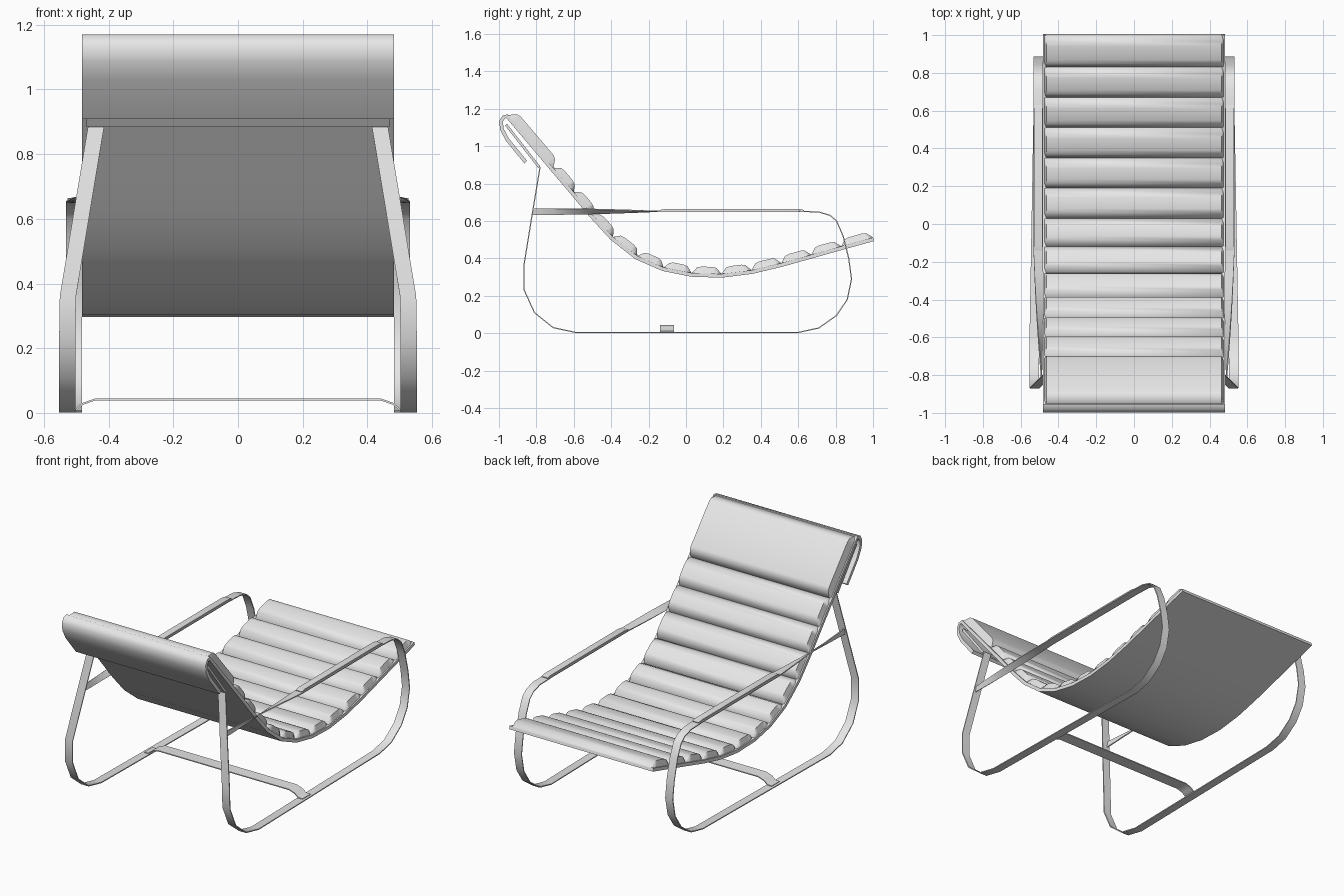
import bpy, bmesh, math
from mathutils import Vector

if "Cube" in bpy.data.objects:
    bpy.data.objects.remove(bpy.data.objects["Cube"])

mat = bpy.data.materials.new("light grey")
mat.diffuse_color = (0.8, 0.8, 0.8, 1)
mat.use_nodes = True
mat.node_tree.nodes["Principled BSDF"].inputs["Base Color"].default_value = mat.diffuse_color


def finish(name, bm, mods=(), angle=50):
    me = bpy.data.meshes.new(name)
    bm.to_mesh(me)
    bm.free()
    me.materials.append(mat)
    ob = bpy.data.objects.new(name, me)
    bpy.context.collection.objects.link(ob)
    for kind, props in mods:
        m = ob.modifiers.new(kind.title(), kind)
        for k, v in props.items():
            setattr(m, k, v)
    bpy.ops.object.select_all(action='DESELECT')
    bpy.context.view_layer.objects.active = ob
    ob.select_set(True)
    # apply thickness and mirroring so smoothing sees the real edges
    for m in list(ob.modifiers):
        bpy.ops.object.modifier_apply(modifier=m.name)
    bpy.ops.object.shade_smooth_by_angle(angle=math.radians(angle))
    return ob


def strip(name, sections, thick, mirror=False):
    """Flat strap: sections are (centre, half width vector)."""
    bm = bmesh.new()
    rows = [(bm.verts.new(Vector(c) - Vector(w)), bm.verts.new(Vector(c) + Vector(w)))
            for c, w in sections]
    for a, b in zip(rows, rows[1:]):
        bm.faces.new((a[0], a[1], b[1], b[0]))
    mods = [('SOLIDIFY', dict(thickness=thick, offset=0))]
    if mirror:
        mods.append(('MIRROR', dict(use_axis=(True, False, False), use_mirror_merge=False)))
    return finish(name, bm, mods)


# side frame: back leg, runner and front bend in one bent strap
side = [(-.78, .89), (-.82, .65), (-.867, .36), (-.865, .23), (-.81, .11), (-.71, .03),
        (-.59, .004), (.6, .004), (.71, .028), (.805, .095), (.862, .18), (.885, .29),
        (.87, .4), (.84, .52), (.805, .6), (.77, .63), (.71, .648), (.6, .652), (-.14, .652)]
sections = []
for i, (y, z) in enumerate(side):
    if i < 3:
        x = .438 + (.89 - z) * .166
    elif i < 7:
        x = .528
    else:
        x = .507
    sections.append(((x, y, z), (.025, 0, 0)))
# the arm twists upright where it meets the back leg
for k in range(1, 7):
    t = k / 6
    a = t * math.pi / 2
    sections.append(((.507 - .017 * t, -.14 - .68 * t, .652 - .002 * t),
                     (.024 * math.cos(a), 0, .017 * math.sin(a))))
strip("side_frame", sections, .006, mirror=True)

# arm rest plates
strip("arm_rest", [((.506, y, z), (.021, 0, 0)) for y, z in
                   [(-.14, .655), (-.11, .661), (.6, .661), (.63, .655)]], .008, mirror=True)

# cross bar between the runners
bar = [(-.53, .008), (-.5, .01), (-.48, .028), (-.44, .042)]
bar += [(-x, z) for x, z in reversed(bar)]
strip("cross_bar", [((x, -.102, z), (0, .038, 0)) for x, z in bar], .006)

# seat line: the seams between the pads (y, z)
seams = [Vector((0, y, z)) for y, z in
         [(1, .512), (.83, .465), (.67, .42), (.51, .375), (.35, .337), (.19, .317),
          (.03, .322), (-.12, .352), (-.26, .413), (-.39, .515), (-.5, .635),
          (-.6, .755), (-.71, .885), (-.95, 1.167)]]


def normal(a, b):
    d = (b - a).normalized()
    return Vector((0, d.z, -d.y))


# sling sheet, curling over the top into a back flap
line = []
for i, p in enumerate(seams):
    n = normal(seams[max(i - 1, 0)], seams[min(i + 1, len(seams) - 1)])
    line.append((p.y - n.y * .01, p.z - n.z * .01))
line += [(-.975, 1.156), (-.989, 1.132), (-.984, 1.09), (-.955, 1.035), (-.857, .915)]
strip("seat_sheet", [((0, y, z), (.482, 0, 0)) for y, z in line], .02)

# plate inside the head flap that carries the sheet
strip("head_plate", [((0, -.785, .888), (.468, 0, 0)),
                     ((0, -.962, 1.115), (.468, 0, 0))], .014)

# cushion ribs
for i, (a, b) in enumerate(zip(seams, seams[1:])):
    n = normal(a, b)
    if n.z < 0:
        n = -n
    head = i == len(seams) - 2
    h = .045 if head else .036
    edge = .04 / (b - a).length * .7
    bm = bmesh.new()
    rings = []
    for t, f in [(0, 0), (edge, .85), (edge * 1.8, 1), (1 - edge * 1.8, 1), (1 - edge, .85), (1, 0)]:
        p = a.lerp(b, t)
        lo, hi = p - n * .005, p + n * h * f
        rings.append([bm.verts.new(Vector((x, q.y, q.z))) for x, q in
                      [(-.476, lo), (-.464, hi), (.464, hi), (.476, lo)]])
    for r, s in zip(rings, rings[1:]):
        for k in range(4):
            m = (k + 1) % 4
            bm.faces.new((r[k], r[m], s[m], s[k]))
    bm.faces.new(rings[0])
    bm.faces.new(rings[-1])
    bmesh.ops.recalc_face_normals(bm, faces=bm.faces)
    finish("head_cushion" if head else "cushion_rib", bm, angle=60)
